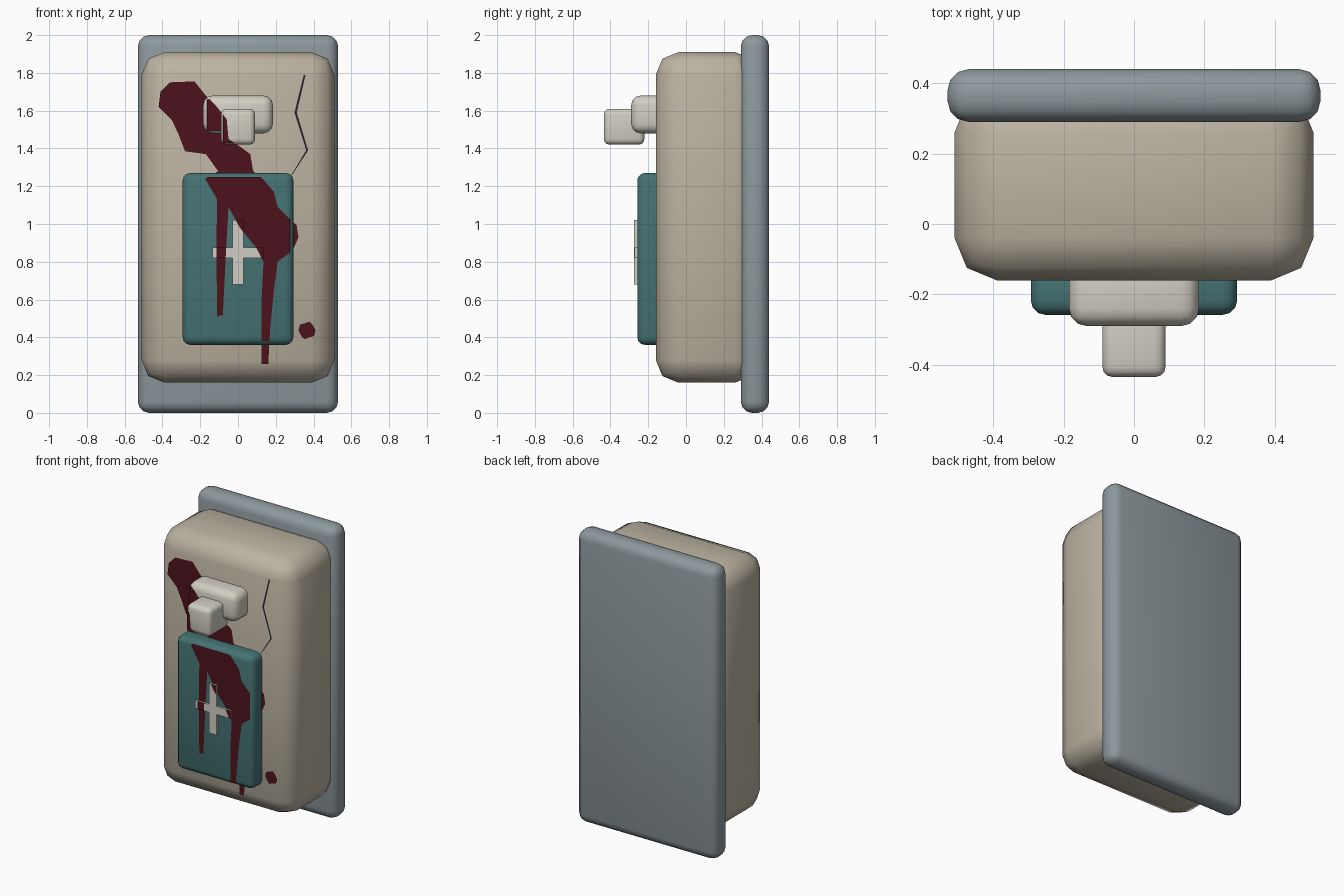
import bpy, bmesh
from math import radians, sin, cos, pi

if "Cube" in bpy.data.objects:
    bpy.data.objects.remove(bpy.data.objects["Cube"])


def material(name, rgb):
    m = bpy.data.materials.new(name)
    m.diffuse_color = (*rgb, 1)
    m.use_nodes = True
    m.node_tree.nodes["Principled BSDF"].inputs["Base Color"].default_value = m.diffuse_color
    return m


BONE = material("aged_plastic", (0.50, 0.45, 0.36))
STEEL = material("grey_steel", (0.27, 0.32, 0.34))
TEAL = material("teal_paint", (0.06, 0.17, 0.17))
IVORY = material("ivory", (0.64, 0.62, 0.54))
RED = material("dark_red", (0.075, 0.006, 0.012))
BLACK = material("crack_dark", (0.02, 0.02, 0.025))


def box(name, x, y, z, mat, bevel=0.0, segments=3):
    """Box from (min, max) ranges with rounded edges."""
    bm = bmesh.new()
    bmesh.ops.create_cube(bm, size=1)
    for v in bm.verts:
        v.co = [(a + b) / 2 + c * (b - a) for (a, b), c in zip((x, y, z), v.co)]
    if bevel:
        bmesh.ops.bevel(bm, geom=bm.edges[:], offset=bevel, segments=segments,
                        profile=0.5, affect='EDGES')
    return finish(name, bm, mat, bool(bevel))


def finish(name, bm, mat, smooth=False):
    me = bpy.data.meshes.new(name)
    bm.to_mesh(me)
    bm.free()
    ob = bpy.data.objects.new(name, me)
    bpy.context.collection.objects.link(ob)
    me.materials.append(mat)
    if smooth:
        bpy.ops.object.select_all(action='DESELECT')
        ob.select_set(True)
        bpy.context.view_layer.objects.active = ob
        bpy.ops.object.shade_smooth_by_angle(angle=radians(50))
    return ob


def decal(name, outlines, y, mat, x=(-1, 1), z=(0, 2)):
    """Flat outlines lying on a front face, trimmed to an x/z window."""
    bm = bmesh.new()
    for pts in outlines:
        f = bm.faces.new([bm.verts.new((px, y, pz)) for px, pz in pts])
        f.normal_update()
        if f.normal.y > 0:
            f.normal_flip()
    bmesh.ops.triangulate(bm, faces=bm.faces[:])
    for co, no in (((x[0], 0, 0), (-1, 0, 0)), ((x[1], 0, 0), (1, 0, 0)),
                   ((0, 0, z[0]), (0, 0, -1)), ((0, 0, z[1]), (0, 0, 1))):
        bmesh.ops.bisect_plane(bm, geom=bm.verts[:] + bm.edges[:] + bm.faces[:],
                               plane_co=co, plane_no=no, clear_outer=True)
    return finish(name, bm, mat)


# Wall plate and housing
box("back_plate", (-0.53, 0.53), (0.29, 0.44), (0, 2), STEEL, 0.06)
box("housing", (-0.51, 0.51), (-0.16, 0.38), (0.16, 1.91), BONE, 0.12, 2)

# Handle: wide mount and protruding grip
box("handle_mount", (-0.185, 0.185), (-0.29, -0.08), (1.48, 1.68), IVORY, 0.05)
box("handle_grip", (-0.09, 0.09), (-0.435, -0.22), (1.42, 1.61), IVORY, 0.03)

# Front panel with cross
box("front_panel", (-0.293, 0.293), (-0.258, -0.11), (0.36, 1.27), TEAL, 0.04)
box("cross_upright", (-0.028, 0.028), (-0.274, -0.24), (0.68, 1.02), IVORY)
box("cross_bar", (-0.135, 0.135), (-0.272, -0.24), (0.82, 0.875), IVORY)

# Stain: one splash outline with two drips, laid on each surface it crosses
splash = [(-0.36, 1.75), (-0.23, 1.755), (-0.17, 1.68), (-0.12, 1.63),
          (-0.06, 1.555), (-0.05, 1.45), (0.01, 1.41), (0.065, 1.37),
          (0.08, 1.28), (0.13, 1.24), (0.19, 1.17), (0.21, 1.09),
          (0.27, 1.03), (0.31, 0.995), (0.32, 0.93), (0.29, 0.86),
          (0.21, 0.80), (0.19, 0.65), (0.17, 0.44), (0.16, 0.26),
          (0.125, 0.26), (0.125, 0.60), (0.135, 0.80), (0.10, 0.87),
          (0.01, 0.98), (-0.05, 1.09), (-0.063, 0.87), (-0.08, 0.52),
          (-0.11, 0.51), (-0.115, 0.87), (-0.11, 1.13), (-0.175, 1.24),
          (-0.105, 1.28), (-0.17, 1.37), (-0.28, 1.385), (-0.315, 1.475),
          (-0.35, 1.55), (-0.42, 1.62), (-0.41, 1.70)]
spot = [(0.365 + r * cos(i * pi / 5), 0.437 + r * 1.1 * sin(i * pi / 5))
        for i, r in enumerate((0.045, 0.04, 0.045, 0.036, 0.046) * 2)]
decal("stain_on_housing", [splash, spot], -0.163, RED)
decal("stain_on_panel", [splash], -0.261, RED, (-0.27, 0.275), (0.38, 1.25))
decal("stain_on_mount", [splash], -0.293, RED, (-0.165, 0.165), (1.495, 1.66))
decal("stain_on_grip", [splash], -0.438, RED, (-0.08, 0.08), (1.43, 1.60))
decal("stain_on_cross_upright", [splash], -0.277, RED, (-0.028, 0.028), (0.68, 1.02))
decal("stain_on_cross_bar", [splash], -0.275, RED, (-0.135, 0.135), (0.82, 0.875))

# Zigzag crack beside the handle
crack = [(0.353, 1.79), (0.305, 1.59), (0.366, 1.39), (0.285, 1.26)]
widths = (0.005, 0.006, 0.005, 0.002)
decal("crack", [[(px - w, pz) for (px, pz), w in zip(crack, widths)] +
                [(px + w, pz) for (px, pz), w in reversed(list(zip(crack, widths)))]],
      -0.164, BLACK)
